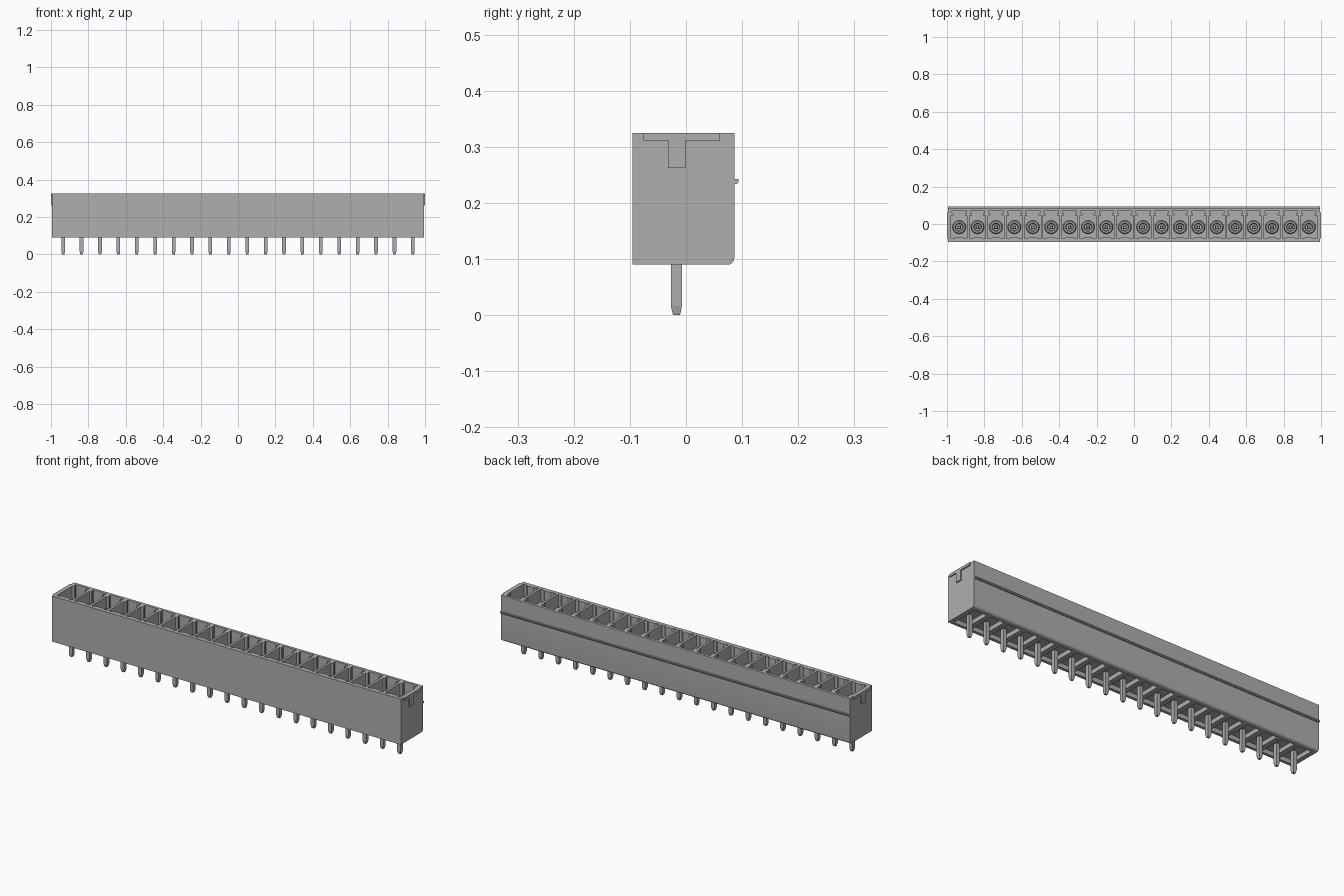
import bpy, bmesh, math

cube = bpy.data.objects.get("Cube")
if cube:
    bpy.data.objects.remove(cube, do_unlink=True)

COUNT, PITCH = 20, 0.0984
FIRST = -PITCH * (COUNT - 1) / 2
PIN_Y = -0.017

grey = bpy.data.materials.new("plain grey")
grey.use_nodes = True
colour = (0.43, 0.43, 0.43, 1)
grey.diffuse_color = colour
grey.node_tree.nodes["Principled BSDF"].inputs["Base Color"].default_value = colour


def make(name, bm):
    bmesh.ops.recalc_face_normals(bm, faces=bm.faces)
    mesh = bpy.data.meshes.new(name)
    bm.to_mesh(mesh)
    bm.free()
    mesh.materials.append(grey)
    ob = bpy.data.objects.new(name, mesh)
    bpy.context.collection.objects.link(ob)
    return ob


def loft(name, rings, closed=False):
    """Skin a stack of equal-sized point rings."""
    bm = bmesh.new()
    rows = [[bm.verts.new(p) for p in ring] for ring in rings]
    n = len(rows[0])
    pairs = list(zip(rows, rows[1:]))
    if closed:
        pairs.append((rows[-1], rows[0]))
    else:
        bm.faces.new(rows[0])
        bm.faces.new(rows[-1])
    for a, b in pairs:
        for i in range(n):
            j = (i + 1) % n
            bm.faces.new((a[i], a[j], b[j], b[i]))
    return make(name, bm)


def along_x(name, profile, x0, x1):
    return loft(name, [[(x, y, z) for y, z in profile] for x in (x0, x1)])


def along_z(name, outline, z0, z1):
    return loft(name, [[(FIRST + x, y, z) for x, y in outline] for z in (z0, z1)])


def apply(ob, mod):
    bpy.context.view_layer.objects.active = ob
    bpy.ops.object.modifier_apply(modifier=mod.name)


def repeat(ob):
    mod = ob.modifiers.new("row", 'ARRAY')
    mod.count = COUNT
    mod.use_relative_offset = False
    mod.use_constant_offset = True
    mod.constant_offset_displace = (PITCH, 0, 0)
    apply(ob, mod)


def smooth(ob):
    bpy.ops.object.select_all(action='DESELECT')
    ob.select_set(True)
    bpy.context.view_layer.objects.active = ob
    bpy.ops.object.shade_smooth_by_angle(angle=math.radians(35))


# Housing: side profile with rounded lower back edge and a back rib
corner = [(0.074 + 0.012 * math.sin(a), 0.102 - 0.012 * math.cos(a))
          for a in [math.pi / 2 * i / 6 for i in range(7)]]
rib = [(0.086, 0.234), (0.091, 0.234), (0.094, 0.238), (0.094, 0.243), (0.086, 0.243)]
profile = [(-0.095, 0.09)] + corner + rib + [(0.086, 0.325), (-0.095, 0.325)]
housing = along_x("housing", profile, -0.994, 0.994)

# Cell openings with a keyed slot at the back, and recesses underneath
half = [(0.018, -0.070), (0.027, -0.077), (0.043, -0.077), (0.043, 0.046),
        (0.030, 0.046), (0.030, 0.056), (0.038, 0.056), (0.038, 0.072)]
cell = half + [(-x, y) for x, y in reversed(half)]
under = [(-0.036, -0.08), (0.036, -0.08), (0.036, 0.06), (-0.036, 0.06)]
for name, outline, z0, z1 in (("cell_cutter", cell, 0.14, 0.4),
                              ("underside_cutter", under, 0.0, 0.112)):
    cutter = along_z(name, outline, z0, z1)
    cutter.hide_render = True
    repeat(cutter)
    mod = housing.modifiers.new("cut", 'BOOLEAN')
    mod.operation = 'DIFFERENCE'
    mod.solver = 'EXACT'
    mod.object = cutter
    apply(housing, mod)
    bpy.data.objects.remove(cutter, do_unlink=True)
smooth(housing)

# T-shaped raised keys on both ends
tee = [(-0.032, 0.262), (-0.001, 0.262), (-0.001, 0.311), (0.061, 0.311),
       (0.061, 0.325), (-0.077, 0.325), (-0.077, 0.311), (-0.032, 0.311)]
for side, s in (("left", 1), ("right", -1)):
    along_x("end_key_" + side, tee, s * 0.99, s * 1.0)

# Square contact pins with tapered tips
sections = [(0.006, 0.0), (0.007, 0.003), (0.0098, 0.016),
            (0.0098, 0.283), (0.006, 0.296)]
pins = loft("contact_pins", [[(FIRST + sx * w, PIN_Y + sy * w, z)
                              for sx, sy in ((-1, -1), (1, -1), (1, 1), (-1, 1))]
                             for w, z in sections])
repeat(pins)

# Round collars around the pin bases
ring = [(0.036, 0.135), (0.036, 0.150), (0.031, 0.157), (0.022, 0.157), (0.017, 0.135)]
steps = 24
collars = loft("pin_collars", [[(FIRST + r * math.cos(a), PIN_Y + r * math.sin(a), z)
                                for r, z in ring]
                               for a in [math.tau * i / steps for i in range(steps)]],
               closed=True)
repeat(collars)
smooth(collars)
